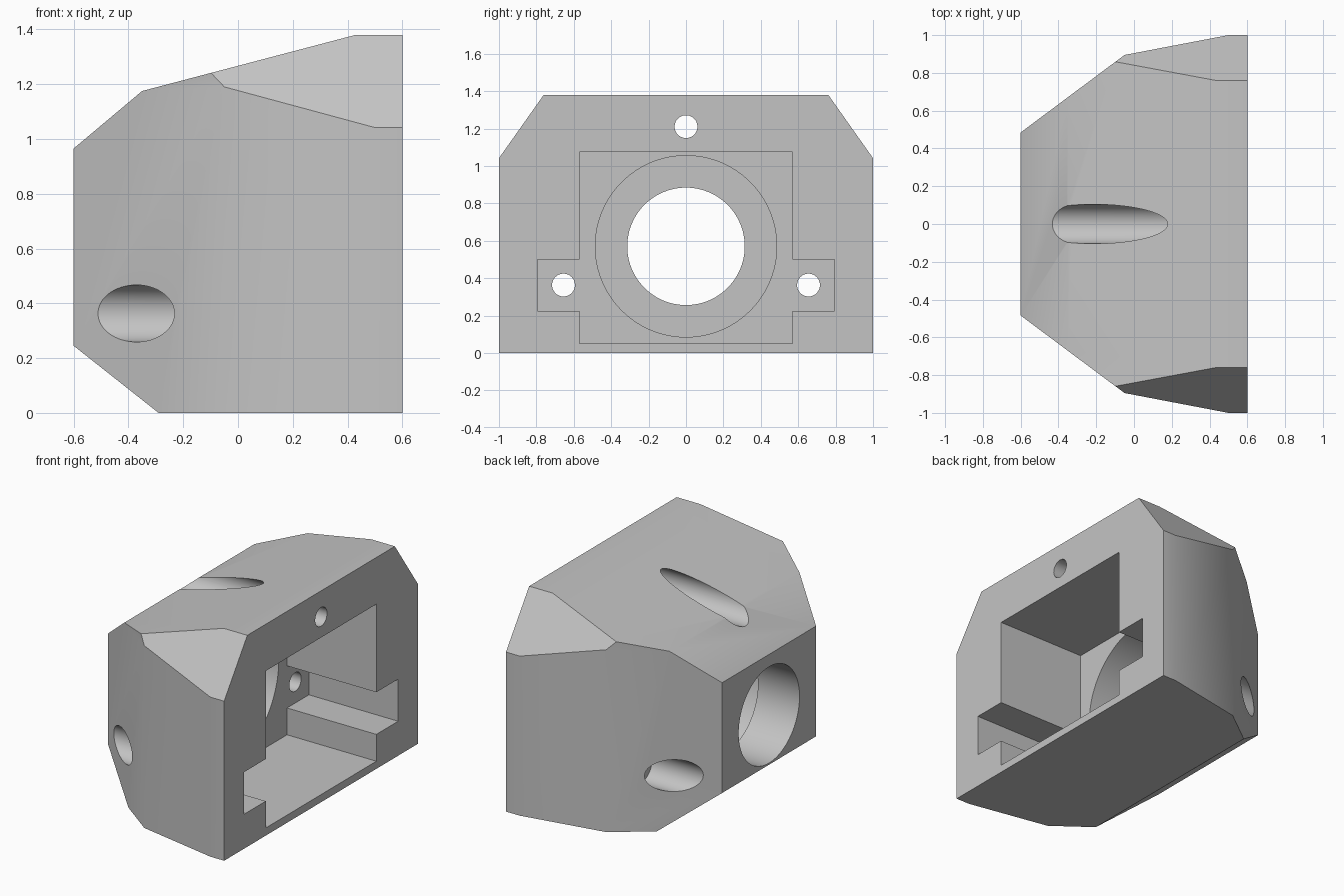
import bpy, math
from mathutils import Vector

cube = bpy.data.objects.get("Cube")
if cube:
    bpy.data.objects.remove(cube)

grey = bpy.data.materials.new("plain grey")
grey.use_nodes = True
colour = (0.55, 0.55, 0.55, 1)
grey.diffuse_color = colour
grey.node_tree.nodes["Principled BSDF"].inputs["Base Color"].default_value = colour


def prism(name, outline, axis, low, high):
    """Extrude a 2D outline along an axis; the outline uses the other two axes in order."""
    def point(p, level):
        c = list(p)
        c.insert(axis, level)
        return Vector(c)
    n = len(outline)
    verts = [point(p, level) for level in (low, high) for p in outline]
    faces = [list(range(n)), list(range(n, 2 * n))]
    faces += [[i, (i + 1) % n, n + (i + 1) % n, n + i] for i in range(n)]
    mesh = bpy.data.meshes.new(name)
    mesh.from_pydata(verts, [], faces)
    mesh.materials.append(grey)
    obj = bpy.data.objects.new(name, mesh)
    bpy.context.collection.objects.link(obj)
    bpy.context.view_layer.objects.active = obj
    bpy.ops.object.mode_set(mode='EDIT')
    bpy.ops.mesh.select_all(action='SELECT')
    bpy.ops.mesh.normals_make_consistent(inside=False)
    bpy.ops.object.mode_set(mode='OBJECT')
    return obj


def mirrored(half):
    return half + [(-y, z) for y, z in reversed(half)]


def circle(y, z, r, n=64):
    return [(y + r * math.cos(math.tau * i / n), z + r * math.sin(math.tau * i / n))
            for i in range(n)]


def combine(target, tool, operation):
    mod = target.modifiers.new(tool.name, 'BOOLEAN')
    mod.operation, mod.object, mod.solver = operation, tool, 'EXACT'
    bpy.context.view_layer.objects.active = target
    bpy.ops.object.modifier_apply(modifier=mod.name)
    bpy.data.objects.remove(tool)


# Faceted block: side profile, tapered plan and chamfered upper corners
housing = prism("housing", [(-0.6, 0.245), (-0.29, 0), (0.6, 0), (0.6, 1.38),
                            (0.43, 1.38), (-0.35, 1.175), (-0.6, 0.965)], 1, -1.2, 1.2)
plan = [(-0.7, 0.41), (-0.05, 0.895), (0.5, 1), (0.7, 1)]
plan += [(x, -y) for x, y in reversed(plan)]
combine(housing, prism("plan", plan, 2, -0.2, 1.6), 'INTERSECT')
end = mirrored([(1.1, -0.2), (1.1, 0.9), (0.69, 1.48)])
combine(housing, prism("end_chamfers", end, 0, -0.8, 0.8), 'INTERSECT')

# Stepped pocket in the open end
pocket = mirrored([(0.57, 0.05), (0.57, 0.225), (0.795, 0.225), (0.795, 0.5),
                   (0.57, 0.5), (0.57, 1.075)])
combine(housing, prism("pocket", pocket, 0, -0.045, 0.8), 'DIFFERENCE')

# Central bore, wide then narrow
combine(housing, prism("wide_bore", circle(0, 0.57, 0.485, 96), 0, -0.3, 0.1), 'DIFFERENCE')
combine(housing, prism("narrow_bore", circle(0, 0.57, 0.314, 96), 0, -0.8, 0), 'DIFFERENCE')

# Counterbored screw holes
for y, z, seat in ((0.655, 0.363, -0.14), (-0.655, 0.363, -0.14), (0, 1.21, 0.3)):
    combine(housing, prism("screw_hole", circle(y, z, 0.061), 0, -0.7, 0.8), 'DIFFERENCE')
    combine(housing, prism("screw_seat", circle(y, z, 0.104), 0, -0.8, seat), 'DIFFERENCE')

# Shading
bpy.ops.object.select_all(action='DESELECT')
housing.select_set(True)
bpy.context.view_layer.objects.active = housing
bpy.ops.object.shade_smooth_by_angle(angle=math.radians(30))
